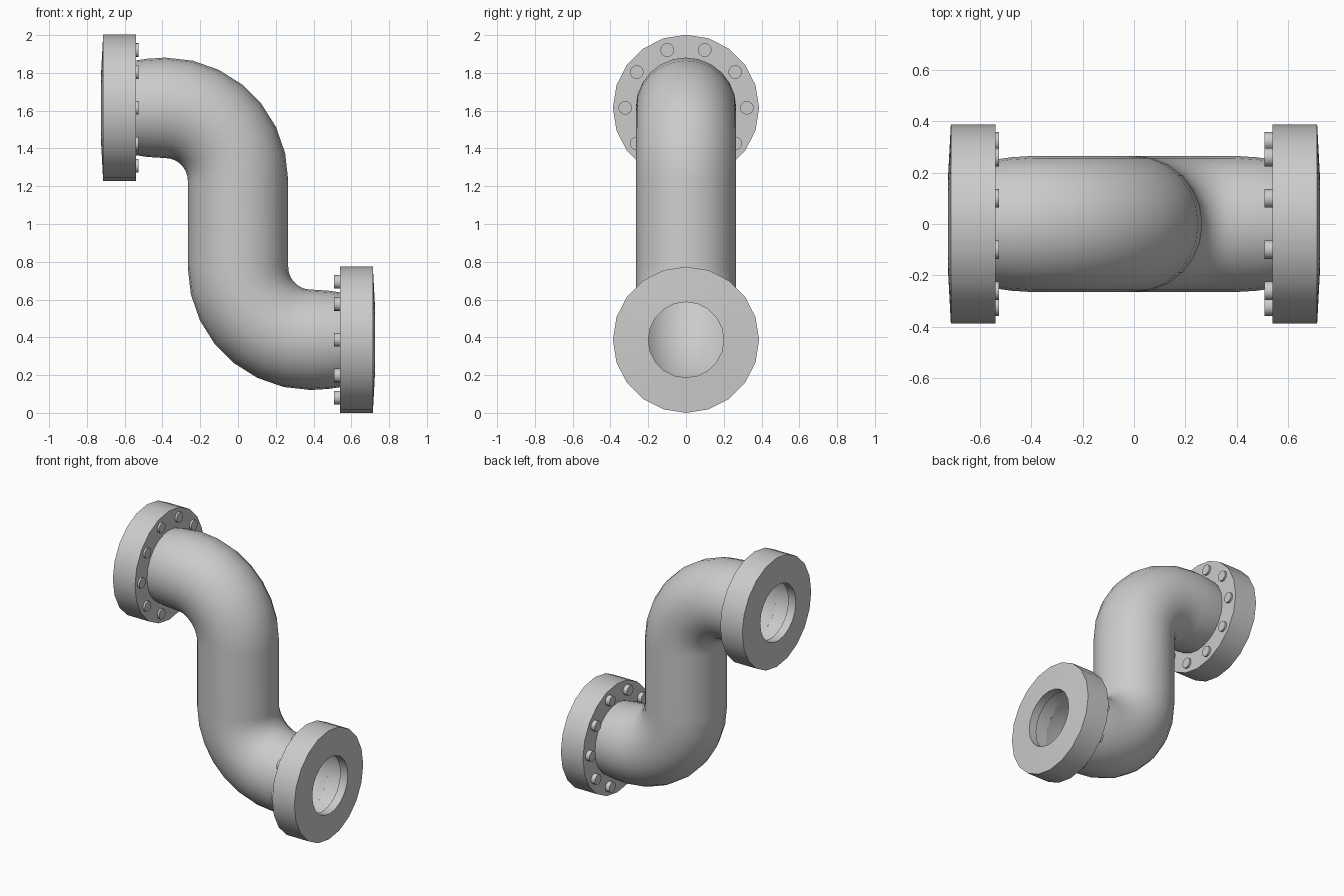
import bpy, bmesh
from math import sin, cos, pi, radians

if "Cube" in bpy.data.objects:
    bpy.data.objects.remove(bpy.data.objects["Cube"])

PIPE_R = 0.266      # main pipe radius
BEND_R = 0.385      # centreline radius of each elbow
TOP_Z, LOW_Z = 1.615, 0.387


def sweep(name, rings, sides, closed=False):
    """Skin rings given as (x, z, heading angle in xz plane, radius)."""
    bm = bmesh.new()
    loops = []
    for x, z, a, r in rings:
        loop = []
        for i in range(sides):
            t = 2 * pi * i / sides
            up = r * cos(t)
            loop.append(bm.verts.new((x - up * sin(a), r * sin(t), z + up * cos(a))))
        loops.append(loop)
    n = len(loops)
    for k in range(n if closed else n - 1):
        p, q = loops[k], loops[(k + 1) % n]
        for i in range(sides):
            j = (i + 1) % sides
            bm.faces.new((p[i], p[j], q[j], q[i]))
    if closed:
        bmesh.ops.recalc_face_normals(bm, faces=bm.faces)
    else:
        # open tube: make sure the faces look away from the axis
        bm.normal_update()
        f = bm.faces[:][0]
        x, z = rings[0][:2]
        c = f.calc_center_median()
        if f.normal.y * c.y + f.normal.z * (c.z - z) < 0:
            bmesh.ops.reverse_faces(bm, faces=bm.faces)
    mesh = bpy.data.meshes.new(name)
    bm.to_mesh(mesh)
    bm.free()
    obj = bpy.data.objects.new(name, mesh)
    bpy.context.collection.objects.link(obj)
    bpy.ops.object.select_all(action='DESELECT')
    obj.select_set(True)
    bpy.context.view_layer.objects.active = obj
    bpy.ops.object.shade_smooth_by_angle(angle=radians(32))
    return obj


# S-shaped pipe: slightly necked ends and two 90 degree elbows
path = [(-0.54, TOP_Z, 0, 0.251), (-0.48, TOP_Z, 0, 0.26)]
STEPS = 7
for i in range(STEPS + 1):
    a = pi / 2 * i / STEPS
    path.append((-BEND_R + BEND_R * sin(a), TOP_Z - BEND_R + BEND_R * cos(a), -a, PIPE_R))
mid = (TOP_Z + LOW_Z) / 2
path += [(-x, 2 * mid - z, a, r) for x, z, a, r in reversed(path)]
sweep("s_bend_pipe", path, 24)

# Flanges: hollow rings with a narrower lip at the mouth
profile = [(0.54, 0.251), (0.54, 0.387), (0.714, 0.387), (0.724, 0.2),
           (0.665, 0.2), (0.665, 0.251)]
for side, z, label, tip in ((-1, TOP_Z, "upper", 0.526), (1, LOW_Z, "lower", 0.509)):
    sweep(label + "_flange", [(side * x, z, 0, r) for x, r in profile], 20, closed=True)
    # Ring of ten bolt heads on the pipe side of the flange
    for k in range(10):
        t = radians(18 + 36 * k)
        x0, x1 = tip, 0.56
        bpy.ops.mesh.primitive_cylinder_add(
            vertices=16, radius=0.036, depth=x1 - x0,
            location=(side * (x0 + x1) / 2, 0.322 * sin(t), z + 0.322 * cos(t)),
            rotation=(0, pi / 2, 0))
        bolt = bpy.context.object
        bolt.name = f"{label}_bolt_{k + 1}"
        bpy.ops.object.shade_smooth_by_angle(angle=radians(32))
